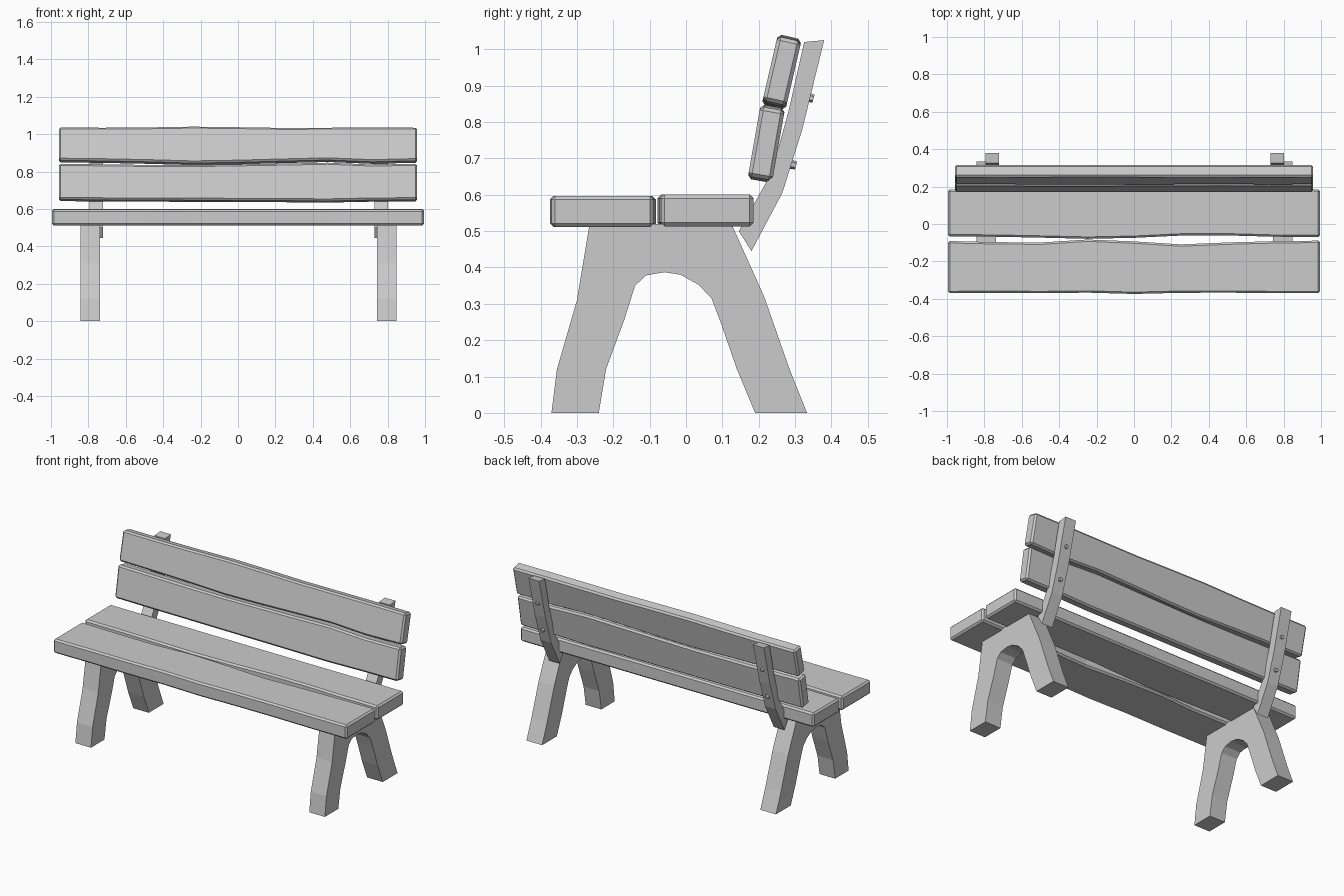
import bpy, bmesh
from math import sin, cos, radians
from mathutils import Matrix, Vector

cube = bpy.data.objects.get("Cube")
if cube:
    bpy.data.objects.remove(cube, do_unlink=True)

GREY = (0.6, 0.6, 0.6, 1)
mat = bpy.data.materials.new("plain grey")
mat.use_nodes = True
mat.diffuse_color = GREY
mat.node_tree.nodes["Principled BSDF"].inputs["Base Color"].default_value = GREY


def finish(name, bm, bevel=0):
    bmesh.ops.recalc_face_normals(bm, faces=bm.faces)
    mesh = bpy.data.meshes.new(name)
    bm.to_mesh(mesh)
    bm.free()
    mesh.materials.append(mat)
    obj = bpy.data.objects.new(name, mesh)
    bpy.context.collection.objects.link(obj)
    if bevel:
        mod = obj.modifiers.new("worn edges", "BEVEL")
        mod.width = bevel
        mod.segments = 1
        mod.limit_method = "ANGLE"
        mod.angle_limit = radians(40)
    return obj


def extrude_profile(name, profile, x0, x1):
    """Side profile of (y, z) points, made solid from x0 to x1."""
    bm = bmesh.new()
    face = bm.faces.new([bm.verts.new((x0, y, z)) for y, z in profile])
    out = bmesh.ops.extrude_face_region(bm, geom=[face])
    moved = [v for v in out["geom"] if isinstance(v, bmesh.types.BMVert)]
    bmesh.ops.translate(bm, verts=moved, vec=(x1 - x0, 0, 0))
    return finish(name, bm)


def plank(name, half, origin, tilt, width, thick, low, high):
    """Board with uneven long edges; low and high are offsets in millimetres."""
    a = radians(tilt)
    along, through = Vector((0, cos(a), sin(a))), Vector((0, sin(a), -cos(a)))
    base = Vector((0, *origin))
    bm = bmesh.new()
    rings = []
    for i, (lo, hi) in enumerate(zip(low, high)):
        x = Vector((half * (2 * i / (len(low) - 1) - 1), 0, 0))
        v0, v1 = lo / 1000, width + hi / 1000
        rings.append([bm.verts.new(base + x + along * v + through * w)
                      for v, w in ((v0, 0), (v1, 0), (v1, thick), (v0, thick))])
    for r, s in zip(rings, rings[1:]):
        for k in range(4):
            n = (k + 1) % 4
            bm.faces.new((r[k], r[n], s[n], s[k]))
    bm.faces.new(rings[0])
    bm.faces.new(rings[-1])
    return finish(name, bm, 0.01)


# Seat and backrest boards
plank("front_seat_plank", 0.995, (-0.37, 0.597), 0, 0.275, 0.086,
      (0, 2, 0, 3, -4, 2, 3, 0, 0), (4, -2, -4, 12, 2, -14, -4, 3, 6))
plank("rear_seat_plank", 0.995, (-0.07, 0.6), 0, 0.255, 0.087,
      (4, 2, -3, -9, -4, 8, 9, 2, 1), (0, 0, 1, 0, 0, 0, 0, 1, 0))
plank("lower_back_plank", 0.958, (0.17, 0.648), 80, 0.198, 0.068,
      (4, 2, 1, 0, -1, -2, -4, 1, 3), (0, -3, -6, -7, -3, 1, 6, -4, 0))
plank("upper_back_plank", 0.958, (0.21, 0.856), 77, 0.185, 0.067,
      (6, 3, -2, -9, -5, 2, 8, -2, 4), (1, 0, 2, 6, 3, -1, 0, 1, 0))

# Arched leg frames, back posts and bolts
leg_profile = [
    (-0.37, 0), (-0.355, 0.12), (-0.3, 0.31), (-0.265, 0.52), (0.125, 0.52),
    (0.215, 0.32), (0.285, 0.12), (0.333, 0), (0.19, 0), (0.14, 0.12),
    (0.095, 0.25), (0.07, 0.315), (0.035, 0.352), (-0.015, 0.38),
    (-0.06, 0.387), (-0.11, 0.378), (-0.14, 0.35), (-0.17, 0.255),
    (-0.22, 0.12), (-0.24, 0)]
post_profile = [
    (0.18, 0.445), (0.265, 0.605), (0.32, 0.78), (0.38, 1.025),
    (0.325, 1.02), (0.282, 0.83), (0.235, 0.66), (0.145, 0.5)]

for side, leg_x, post_x in (("right", -0.79, -0.757), ("left", 0.795, 0.765)):
    extrude_profile(side + "_leg_frame", leg_profile, leg_x - 0.053, leg_x + 0.053)
    extrude_profile(side + "_back_post", post_profile, post_x - 0.036, post_x + 0.036)
    for level, y, z in (("upper", 0.34, 0.867), ("lower", 0.292, 0.683)):
        bm = bmesh.new()
        bmesh.ops.create_cone(
            bm, cap_ends=True, segments=6, radius1=0.014, radius2=0.011, depth=0.022,
            matrix=Matrix.Translation((post_x, y, z)) @ Matrix.Rotation(radians(-105), 4, "X"))
        finish(f"{side}_{level}_bolt", bm)
